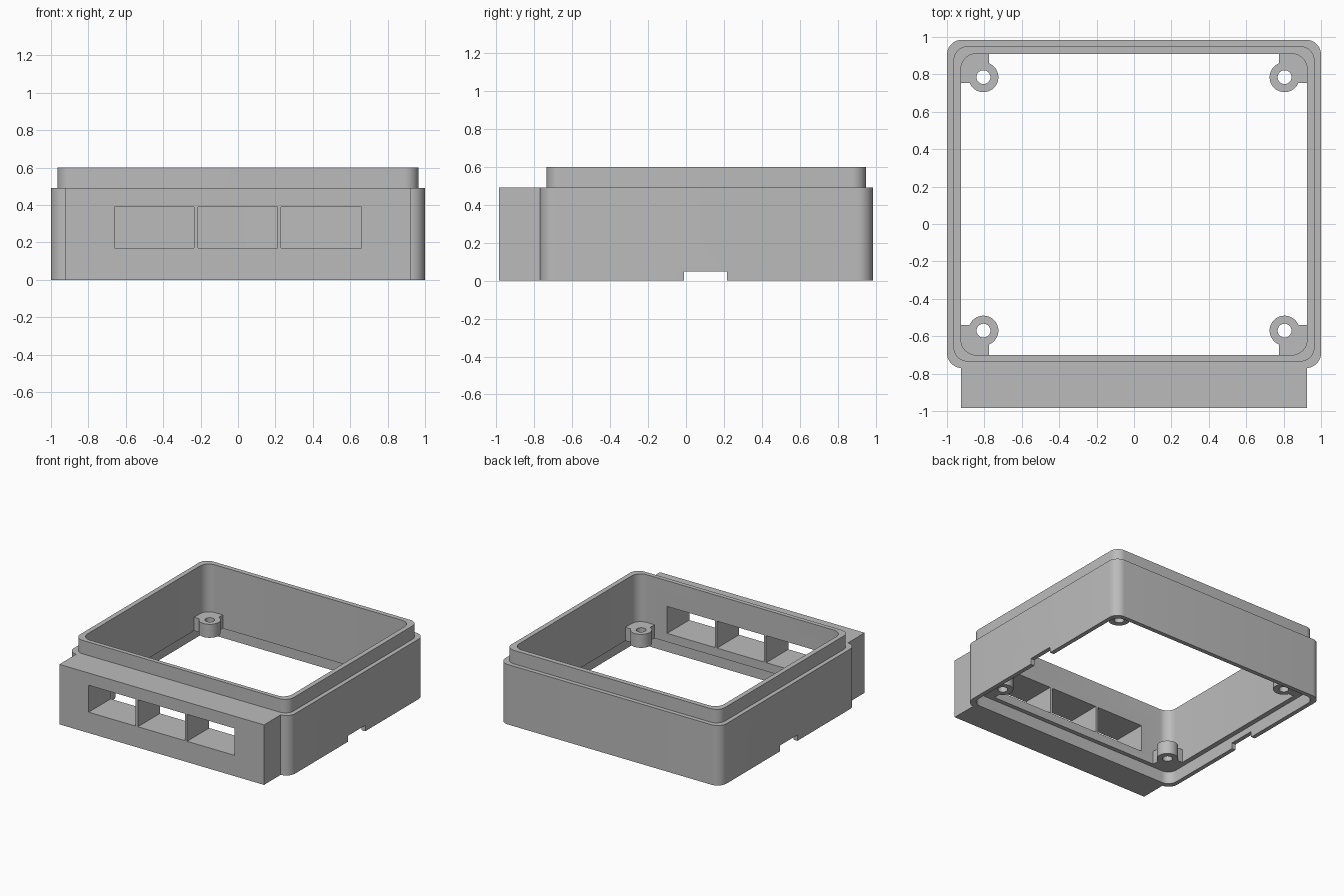
import bpy, bmesh, math

if "Cube" in bpy.data.objects:
    bpy.data.objects.remove(bpy.data.objects["Cube"])

grey = bpy.data.materials.new("light grey")
grey.diffuse_color = (0.5, 0.5, 0.5, 1)
grey.use_nodes = True
grey.node_tree.nodes["Principled BSDF"].inputs["Base Color"].default_value = grey.diffuse_color


def rounded_rect(hx, y0, y1, r, n=10):
    """Counter-clockwise outline of a rectangle with rounded corners."""
    pts = []
    for k, (cx, cy) in enumerate([(hx - r, y1 - r), (r - hx, y1 - r),
                                  (r - hx, y0 + r), (hx - r, y0 + r)]):
        for i in range(n + 1):
            a = math.pi / 2 * (k + i / n)
            pts.append((cx + r * math.cos(a), cy + r * math.sin(a)))
    return pts


def add_object(name, bm):
    bmesh.ops.recalc_face_normals(bm, faces=bm.faces)
    me = bpy.data.meshes.new(name)
    bm.to_mesh(me)
    bm.free()
    me.materials.append(grey)
    ob = bpy.data.objects.new(name, me)
    bpy.context.collection.objects.link(ob)
    return ob


def box(name, x0, x1, y0, y1, z0, z1):
    bm = bmesh.new()
    bmesh.ops.create_cube(bm, size=1)
    for v in bm.verts:
        v.co = ((x0 + x1) / 2 + v.co.x * (x1 - x0),
                (y0 + y1) / 2 + v.co.y * (y1 - y0),
                (z0 + z1) / 2 + v.co.z * (z1 - z0))
    return add_object(name, bm)


def cylinder(name, x, y, z0, z1, r):
    bm = bmesh.new()
    bmesh.ops.create_cone(bm, cap_ends=True, segments=40, radius1=r, radius2=r, depth=z1 - z0)
    bmesh.ops.translate(bm, verts=bm.verts, vec=(x, y, (z0 + z1) / 2))
    return add_object(name, bm)


def combine(target, other, operation):
    """Apply a boolean and remove the helper."""
    bpy.context.view_layer.objects.active = target
    mod = target.modifiers.new("bool", 'BOOLEAN')
    mod.operation, mod.object, mod.solver = operation, other, 'EXACT'
    bpy.ops.object.modifier_apply(modifier=mod.name)
    bpy.data.objects.remove(other)


def shade(ob):
    bpy.ops.object.select_all(action='DESELECT')
    ob.select_set(True)
    bpy.context.view_layer.objects.active = ob
    bpy.ops.object.shade_smooth_by_angle(angle=math.radians(30))


# Frame: closed wall section with a raised lip on top and a matching rebate below
outer = rounded_rect(1.0, -0.77, 0.985, 0.08)
lip = rounded_rect(0.965, -0.735, 0.95, 0.075)
inner = rounded_rect(0.925, -0.70, 0.91, 0.08)
section = [(outer, 0), (outer, 0.49), (lip, 0.49), (lip, 0.6),
           (inner, 0.6), (inner, 0.10), (lip, 0.10), (lip, 0)]
bm = bmesh.new()
rings = [[bm.verts.new((x, y, z)) for x, y in outline] for outline, z in section]
for a, b in zip(rings, rings[1:] + rings[:1]):
    for i in range(len(a)):
        j = (i + 1) % len(a)
        bm.faces.new((a[i], a[j], b[j], b[i]))
frame = add_object("frame", bm)

# Front connector housing
combine(frame, box("housing", -0.925, 0.925, -0.985, -0.75, 0, 0.49), 'UNION')

# Three ports through the housing and front wall
for x0, x1 in ((-0.66, -0.235), (-0.215, 0.21), (0.23, 0.66)):
    combine(frame, box("port_cutter", x0, x1, -1.1, -0.6, 0.17, 0.39), 'DIFFERENCE')

# Notches in the lower edge of both side walls
combine(frame, box("notch_cutter", -1.1, 1.1, -0.01, 0.215, -0.1, 0.048), 'DIFFERENCE')
shade(frame)

# Screw bosses with square gussets into the corners
for side, sx in (("left", -1), ("right", 1)):
    for end, y, edge, wall in (("back", 0.785, 0.755, 0.92), ("front", -0.57, -0.54, -0.71)):
        boss = cylinder(f"screw_boss_{end}_{side}", sx * 0.805, y, 0.10, 0.21, 0.08)
        xs = sorted((sx * 0.775, sx * 0.935))
        ys = sorted((edge, wall))
        combine(boss, box("gusset", *xs, *ys, 0.10, 0.21), 'UNION')
        combine(boss, cylinder("hole_cutter", sx * 0.805, y, 0, 0.3, 0.037), 'DIFFERENCE')
        shade(boss)
